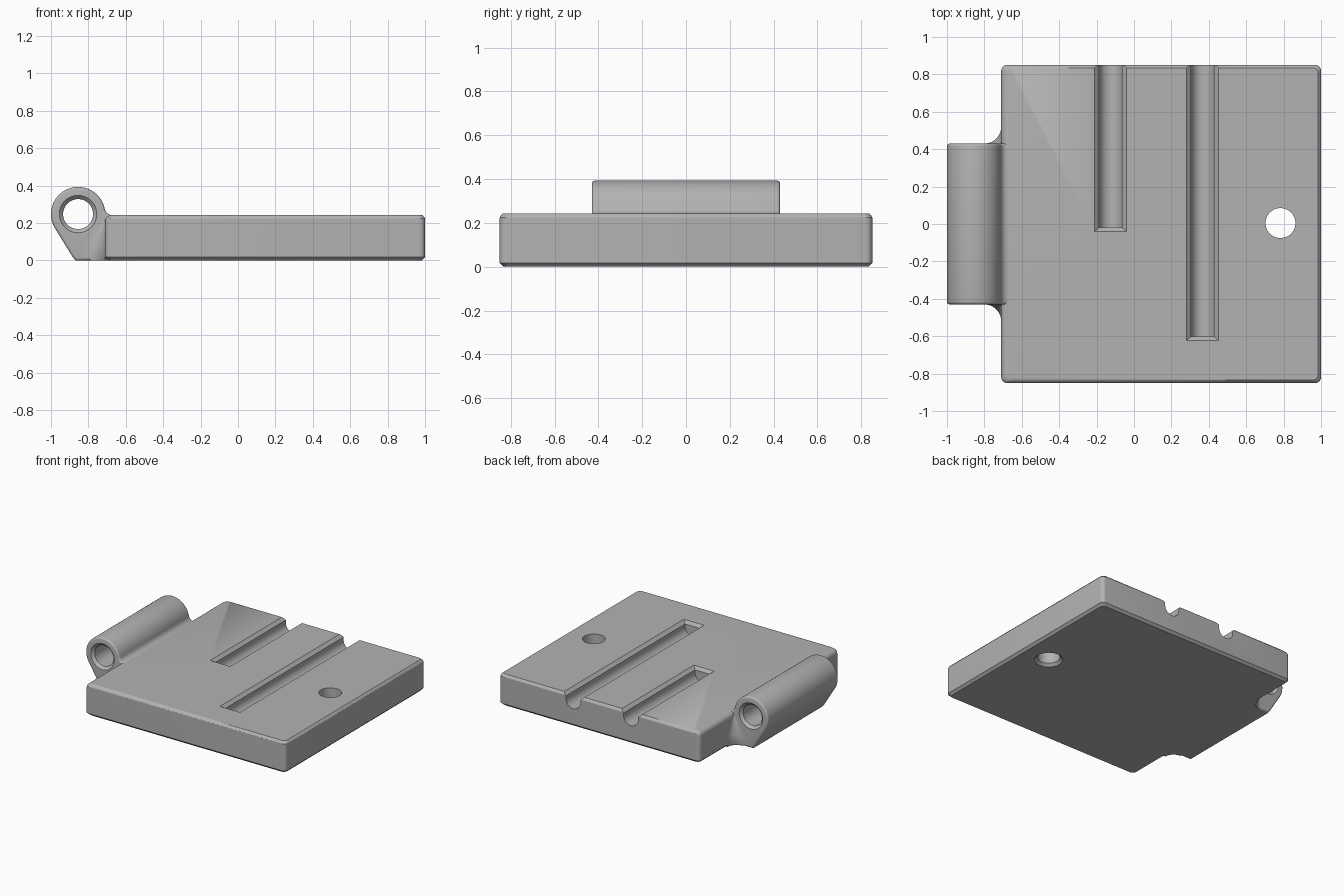
import bpy, bmesh
from math import sin, cos, pi, radians, sqrt

if "Cube" in bpy.data.objects:
    bpy.data.objects.remove(bpy.data.objects["Cube"])

grey = bpy.data.materials.new("light_grey")
grey.diffuse_color = (0.45, 0.45, 0.45, 1)
grey.use_nodes = True
grey.node_tree.nodes["Principled BSDF"].inputs["Base Color"].default_value = grey.diffuse_color


def loft(name, rings, end_bevel=0):
    """Closed solid through a stack of equal-length point rings."""
    bm = bmesh.new()
    rows = [[bm.verts.new(p) for p in ring] for ring in rings]
    n = len(rows[0])
    for a, b in zip(rows, rows[1:]):
        for i in range(n):
            j = (i + 1) % n
            bm.faces.new((a[i], a[j], b[j], b[i]))
    caps = [bm.faces.new(rows[0][::-1]), bm.faces.new(rows[-1])]
    bmesh.ops.recalc_face_normals(bm, faces=bm.faces[:])
    if end_bevel:
        edges = list({e for f in caps for e in f.edges})
        bmesh.ops.bevel(bm, geom=edges, offset=end_bevel, segments=4,
                        profile=0.5, affect='EDGES', clamp_overlap=True)
    me = bpy.data.meshes.new(name)
    bm.to_mesh(me)
    bm.free()
    me.materials.append(grey)
    ob = bpy.data.objects.new(name, me)
    bpy.context.collection.objects.link(ob)
    return ob


def combine(base, tool, op):
    """Apply a boolean and remove the tool."""
    mod = base.modifiers.new("bool", 'BOOLEAN')
    mod.operation, mod.solver, mod.object = op, 'EXACT', tool
    bpy.context.view_layer.objects.active = base
    bpy.ops.object.modifier_apply(modifier=mod.name)
    bpy.data.objects.remove(tool)


def arc(cx, cy, r, a0, a1, n):
    return [(cx + r * cos(radians(a0 + (a1 - a0) * i / n)),
             cy + r * sin(radians(a0 + (a1 - a0) * i / n))) for i in range(n + 1)]


TOP = 0.243

# plate: rounded rectangle, chamfered rims, rounded top edge on the hinge side
def plate_ring(z, inset, left):
    r, x0, x1, y = 0.03, -0.71 + left, 1.0 - inset, 0.85 - inset
    pts = (arc(x1 - r, y - r, r, 0, 90, 6) + arc(x0 + r, y - r, r, 90, 180, 6)
           + arc(x0 + r, r - y, r, 180, 270, 6) + arc(x1 - r, r - y, r, 270, 360, 6))
    return [(px, py, z) for px, py in pts]


rings = [plate_ring(0, 0.018, 0.018), plate_ring(0.018, 0, 0)]
for i in range(7):
    a = i / 6 * pi / 2
    z = TOP - 0.036 * (1 - sin(a))
    rings.append(plate_ring(z, max(0, z - TOP + 0.015), 0.036 * (1 - cos(a))))
plate = loft("hinged_plate", rings)

# hinge knuckle: tube with web, blended into the plate top
CX, CZ, R, BLEND = -0.855, 0.248, 0.145, 0.04
rise = TOP + BLEND - CZ
bx = CX + sqrt((R + BLEND) ** 2 - rise ** 2)
a0 = math_angle = 180 / pi * (rise / (R + BLEND))
profile = arc(CX, CZ, R, a0, 212, 44)
profile += [(-0.885, 0.02), (-0.868, 0.0), (-0.65, 0.0), (-0.65, TOP - 0.02)]
profile += arc(bx, TOP + BLEND, BLEND, 270, 180 + a0, 8)[:-1]
knuckle = loft("hinge_knuckle", [[(x, y, z) for x, z in profile] for y in (-0.43, 0.43)],
               end_bevel=0.015)
combine(plate, knuckle, 'UNION')

# tapering corner fillets beside the web
for s in (-1, 1):
    rows = []
    for z, r in ((0, 0.075), (0.018, 0.09), (0.085, 0.09), (0.22, 0.004)):
        pts = arc(-0.71 - r, 0.43 + r, r, 270, 360, 10)
        pts += [(-0.69, 0.43 + r), (-0.69, 0.40), (-0.71 - r, 0.40)]
        rows.append([(x, s * y, z) for x, y in pts])
    combine(plate, loft("web_fillet", rows), 'UNION')

# round-bottomed grooves with chamfered lips, open at the back
for cx, y0 in ((-0.125, -0.04), (0.367, -0.622)):
    w, zc = 0.062, TOP - 0.042
    section = [(zc - w * cos(a * pi / 24), max(0.002, w * sin(a * pi / 24)), 0.02)
               for a in range(13)]
    section += [(TOP - 0.022, w, 0.02), (TOP, w + 0.024, 0), (TOP + 0.022, w + 0.048, -0.02)]
    rows = [[(cx - h, y0 + e, z), (cx + h, y0 + e, z), (cx + h, 0.95, z), (cx - h, 0.95, z)]
            for z, h, e in section]
    combine(plate, loft("groove_cutter", rows), 'DIFFERENCE')

# countersunk pin bore through the knuckle
rows = [[(x, y, z) for x, z in arc(CX, CZ, r, 0, 352.5, 47)]
        for y, r in ((-0.45, 0.12), (-0.41, 0.08), (0.41, 0.08), (0.45, 0.12))]
combine(plate, loft("bore_cutter", rows), 'DIFFERENCE')

# screw hole, countersunk underneath
rows = [[(x, y, z) for x, y in arc(0.783, 0.005, r, 0, 352.5, 47)]
        for z, r in ((-0.02, 0.12), (0.02, 0.08), (0.3, 0.08))]
combine(plate, loft("hole_cutter", rows), 'DIFFERENCE')

bpy.ops.object.select_all(action='DESELECT')
plate.select_set(True)
bpy.context.view_layer.objects.active = plate
bpy.ops.object.shade_smooth_by_angle(angle=radians(28))
